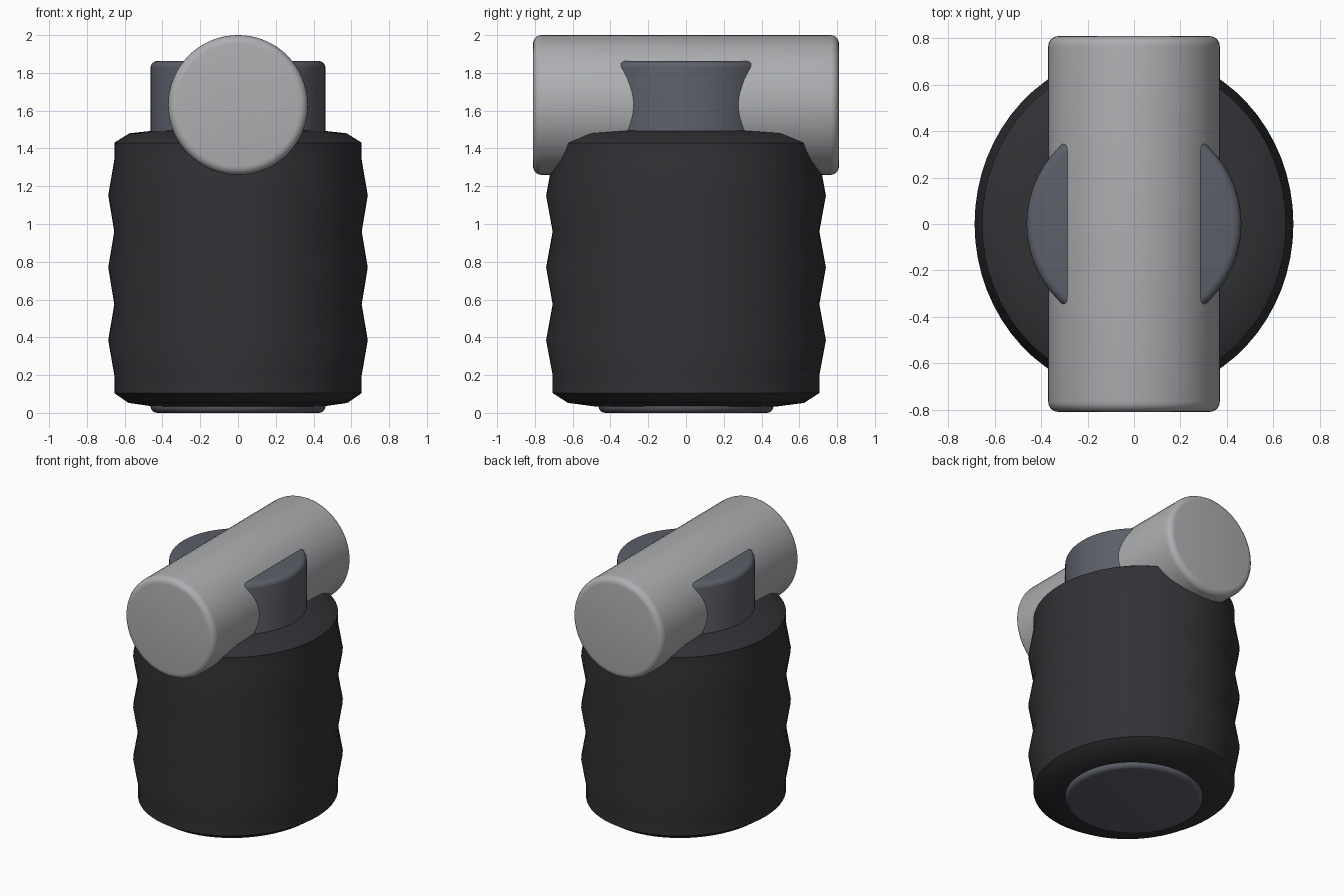
import bpy, math

if "Cube" in bpy.data.objects:
    bpy.data.objects.remove(bpy.data.objects["Cube"])


def material(name, rgb):
    m = bpy.data.materials.new(name)
    m.diffuse_color = (*rgb, 1)
    m.use_nodes = True
    m.node_tree.nodes["Principled BSDF"].inputs["Base Color"].default_value = m.diffuse_color
    return m


STEEL = material("light_steel", (0.42, 0.425, 0.44))
CORE = material("slate_metal", (0.105, 0.115, 0.14))
RUBBER = material("black_rubber", (0.032, 0.032, 0.037))


def lathe(name, profile, mat, sx=1.0, sy=1.0, n=64):
    """Revolve an (r, z) profile about z, with capped ends."""
    verts = [(r * sx * math.cos(2 * math.pi * i / n), r * sy * math.sin(2 * math.pi * i / n), z)
             for r, z in profile for i in range(n)]
    faces = [(k * n + i, k * n + (i + 1) % n, (k + 1) * n + (i + 1) % n, (k + 1) * n + i)
             for k in range(len(profile) - 1) for i in range(n)]
    faces.append(tuple(reversed(range(n))))
    faces.append(tuple(range((len(profile) - 1) * n, len(profile) * n)))
    me = bpy.data.meshes.new(name)
    me.from_pydata(verts, [], faces)
    me.materials.append(mat)
    ob = bpy.data.objects.new(name, me)
    bpy.context.collection.objects.link(ob)
    bpy.ops.object.select_all(action='DESELECT')
    bpy.context.view_layer.objects.active = ob
    ob.select_set(True)
    bpy.ops.object.shade_smooth_by_angle(angle=math.radians(35))
    return ob


def rounded_rod(r, z0, z1, b, steps=5):
    """Profile of a cylinder with rounded rims."""
    arc = [(r - b + b * math.sin(a), b - b * math.cos(a))
           for a in (math.pi / 2 * i / steps for i in range(steps + 1))]
    return [(x, z0 + d) for x, d in arc] + [(x, z1 - d) for x, d in reversed(arc)]


# Inner core, showing below and above the grip
lathe("core_shaft", rounded_rod(0.463, 0, 1.863, 0.035), CORE)

# Oval rubber grip with three finger swells
swells = [(0.655, 0.105), (0.655, 0.20), (0.687, 0.385), (0.655, 0.575), (0.687, 0.77),
          (0.655, 0.96), (0.687, 1.15), (0.655, 1.34), (0.655, 1.43)]
grip = [(0.44, 0.033), (0.58, 0.053)] + swells + [(0.575, 1.48), (0.44, 1.495)]
lathe("rubber_grip", grip, RUBBER, sy=1.078)

# Cross bar lying along y
bar = lathe("cross_bar", rounded_rod(0.37, -0.81, 0.81, 0.045), STEEL)
bar.rotation_euler.x = math.pi / 2
bar.location.z = 1.63
